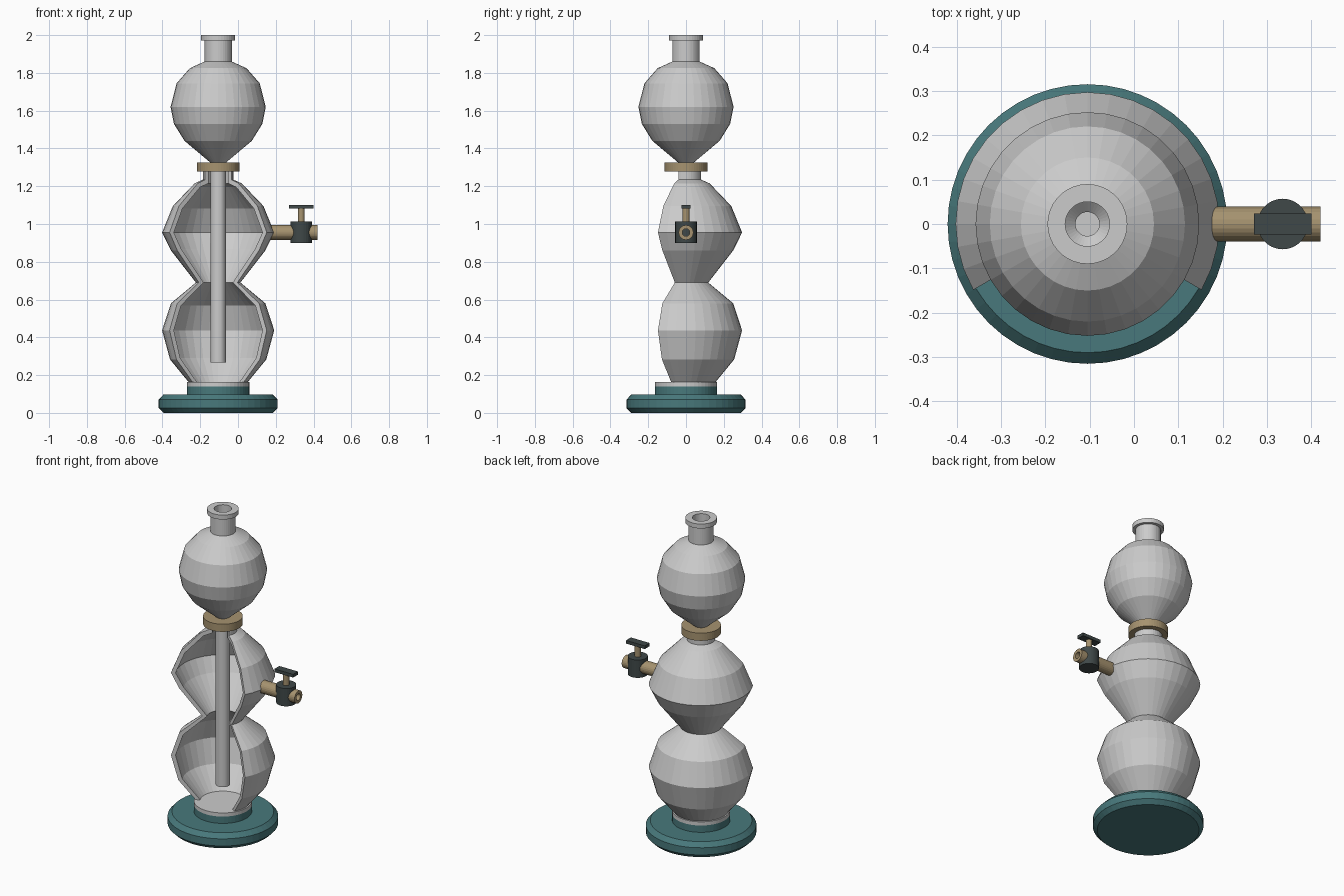
import bpy, bmesh
from math import sin, cos, pi, radians
from mathutils import Matrix

if "Cube" in bpy.data.objects:
    bpy.data.objects.remove(bpy.data.objects["Cube"])

AX = -0.105   # x of the vessel axis


def material(name, rgb):
    m = bpy.data.materials.new(name)
    m.diffuse_color = (*rgb, 1)
    m.use_nodes = True
    m.node_tree.nodes["Principled BSDF"].inputs["Base Color"].default_value = m.diffuse_color
    return m


TEAL = material("teal", (0.065, 0.19, 0.20))
BRASS = material("brass", (0.38, 0.29, 0.16))
DARK = material("dark", (0.05, 0.065, 0.065))


def finish(name, bm, mat=None):
    bmesh.ops.recalc_face_normals(bm, faces=bm.faces)
    me = bpy.data.meshes.new(name)
    bm.to_mesh(me)
    bm.free()
    ob = bpy.data.objects.new(name, me)
    bpy.context.collection.objects.link(ob)
    if mat:
        me.materials.append(mat)
    return ob


def lathe(name, profile, matrix, mat=None, n=48, start=0, sweep=360, hollow=False):
    """Spin (radius, z) points; hollow profiles are closed loops."""
    bm = bmesh.new()
    full = sweep == 360
    rows = n if full else n + 1
    rings = []
    for i in range(rows):
        a = radians(start + sweep * i / n)
        rings.append([bm.verts.new((r * cos(a), r * sin(a), z)) for r, z in profile])
    k = len(profile)
    for i in range(n):
        p, q = rings[i], rings[(i + 1) % rows]
        for j in range(k if hollow else k - 1):
            m = (j + 1) % k
            bm.faces.new((p[j], q[j], q[m], p[m]))
    if not hollow:                      # flat end caps
        bm.faces.new([r[0] for r in rings])
        bm.faces.new([r[-1] for r in rings])
    elif not full:                      # cut faces, as short quads across the wall
        for r in (rings[0], rings[-1]):
            for j in range(k // 2 - 1):
                bm.faces.new((r[j], r[j + 1], r[k - 2 - j], r[k - 1 - j]))
    bm.transform(matrix)
    return finish(name, bm, mat)


AXIS = Matrix.Translation((AX, 0, 0))

# Base with chamfered rim and raised step
lathe("base", [(0.29, 0), (0.315, 0.025), (0.315, 0.07), (0.29, 0.097),
               (0.165, 0.097), (0.165, 0.14)], AXIS, TEAL)
lathe("vessel_floor", [(0.165, 0.14), (0.165, 0.163)], AXIS)

# Cutaway double-bulb vessel: outer wall up, matching inner wall down
outer = [(0.15, 0.155), (0.255, 0.283), (0.297, 0.437), (0.25, 0.58), (0.118, 0.69),
         (0.25, 0.86), (0.297, 0.955), (0.24, 1.095), (0.125, 1.215), (0.08, 1.235), (0.08, 1.28)]
inner = [(0.13, 0.163), (0.232, 0.29), (0.271, 0.437), (0.227, 0.568), (0.09, 0.69),
         (0.225, 0.867), (0.271, 0.955), (0.218, 1.082), (0.11, 1.195), (0.06, 1.215), (0.06, 1.28)]
lathe("cutaway_vessel", outer + inner[::-1], AXIS, n=24, start=-30, sweep=240, hollow=True)

# Collar between the vessel and the reservoir
lathe("collar", [(0.038, 1.277), (0.113, 1.277), (0.113, 1.325), (0.038, 1.325)],
      AXIS, BRASS, hollow=True)

# Top reservoir with rim, neck and long dip tube
lathe("reservoir_and_tube", [
    (0.041, 0.267), (0.041, 1.325), (0.178, 1.44), (0.234, 1.53), (0.252, 1.62),
    (0.22, 1.745), (0.15, 1.825), (0.072, 1.86), (0.072, 1.972), (0.09, 1.972), (0.09, 2.0),
    (0.05, 2.0), (0.05, 1.845), (0.135, 1.808), (0.2, 1.73), (0.23, 1.62),
    (0.213, 1.54), (0.162, 1.458), (0.027, 1.335), (0.027, 0.267)],
    AXIS, n=36, hollow=True)

# Side outlet pipe with stopcock
ZP, XV = 0.955, 0.335
lathe("outlet_pipe", [(0.02, 0.165), (0.039, 0.165), (0.039, 0.42), (0.02, 0.42)],
      Matrix.Translation((0, 0, ZP)) @ Matrix.Rotation(pi / 2, 4, 'Y'), BRASS, n=24, hollow=True)
VALVE = Matrix.Translation((XV, 0, 0))
lathe("valve_body", [(0.057, 0.9), (0.057, 1.012)], VALVE, DARK, n=28)
lathe("valve_stem", [(0.018, 1.0), (0.018, 1.085)], VALVE, BRASS, n=16)
bm = bmesh.new()
bmesh.ops.create_cube(bm, size=1, matrix=Matrix.Translation((XV, 0, 1.091))
                      @ Matrix.Diagonal((0.13, 0.048, 0.02, 1)))
finish("valve_handle", bm, DARK)
